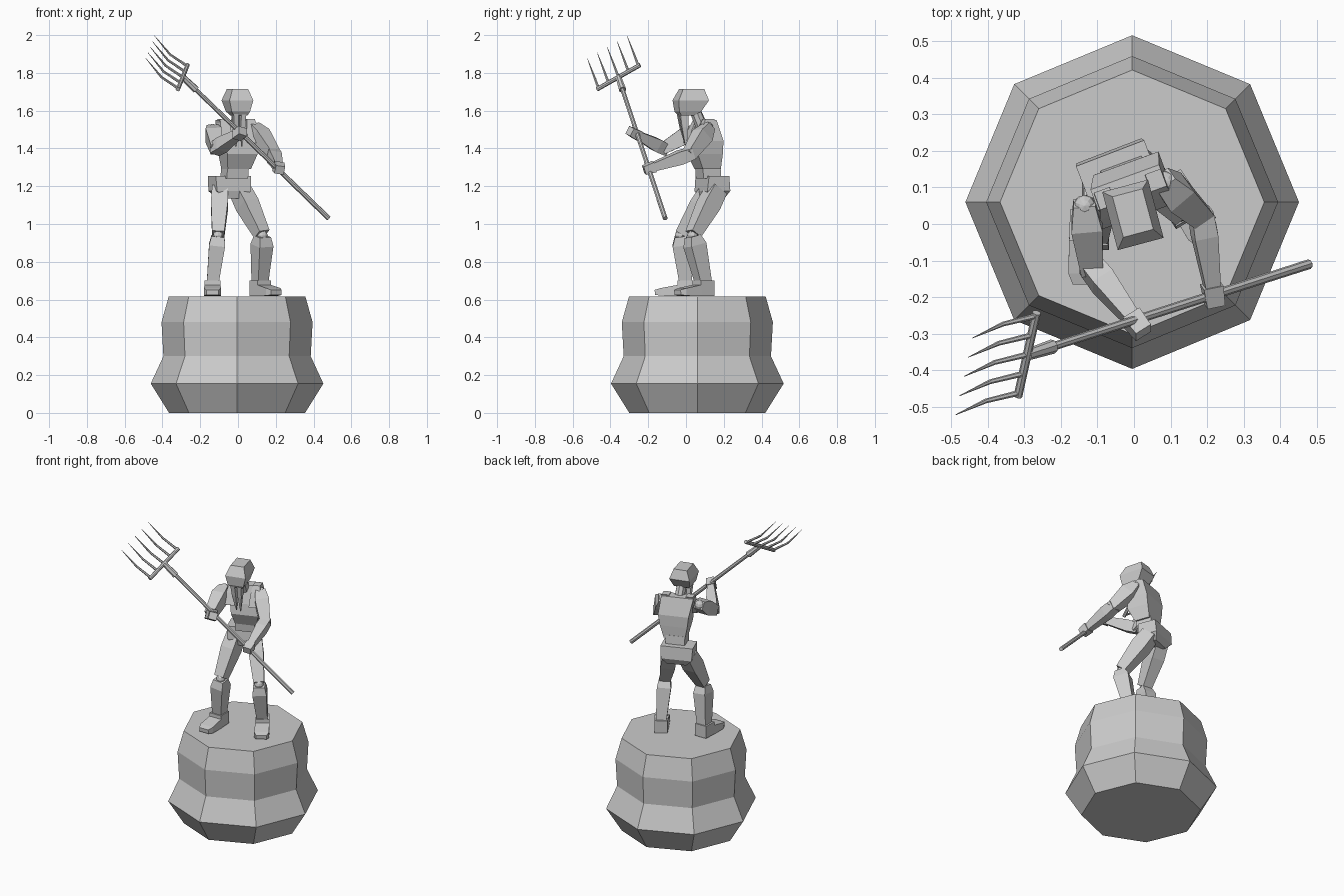
import bpy, bmesh
from math import radians, pi, cos, sin
from mathutils import Vector, Matrix

cube = bpy.data.objects.get("Cube")
if cube:
    bpy.data.objects.remove(cube)

stone = bpy.data.materials.new("grey_stone")
stone.use_nodes = True
stone.diffuse_color = (0.6, 0.6, 0.6, 1)
stone.node_tree.nodes["Principled BSDF"].inputs["Base Color"].default_value = (0.6, 0.6, 0.6, 1)


def finish(name, bm):
    bmesh.ops.recalc_face_normals(bm, faces=bm.faces)
    mesh = bpy.data.meshes.new(name)
    bm.to_mesh(mesh)
    bm.free()
    mesh.materials.append(stone)
    obj = bpy.data.objects.new(name, mesh)
    bpy.context.collection.objects.link(obj)
    return obj


def skin(name, loops):
    """Close a skin over a list of equally long point loops."""
    bm = bmesh.new()
    rings = [[bm.verts.new(p) for p in loop] for loop in loops]
    n = len(rings[0])
    for low, high in zip(rings, rings[1:]):
        for i in range(n):
            j = (i + 1) % n
            bm.faces.new((low[i], low[j], high[j], high[i]))
    bm.faces.new(rings[0][::-1])
    bm.faces.new(rings[-1])
    return finish(name, bm)


def block(name, yaw, rings):
    """Stack of turned rectangles: (x, y, z, width, depth)."""
    turn = Matrix.Rotation(radians(yaw), 3, 'Z')
    corners = ((-.5, -.5), (.5, -.5), (.5, .5), (-.5, .5))
    return skin(name, [[Vector((x, y, z)) + turn @ Vector((w * u, d * v, 0))
                        for u, v in corners] for x, y, z, w, d in rings])


def limb(name, a, b, sections, yaw=0):
    """Box limb from a to b; sections are (fraction, width, depth)."""
    a, b = Vector(a), Vector(b)
    axis = (b - a).normalized()
    side = Matrix.Rotation(radians(yaw), 3, 'Z') @ Vector((1, 0, 0))
    side = (side - axis * side.dot(axis)).normalized()
    front = axis.cross(side)
    corners = ((-.5, -.5), (.5, -.5), (.5, .5), (-.5, .5))
    return skin(name, [[a.lerp(b, t) + side * w * u + front * d * v
                        for u, v in corners] for t, w, d in sections])


def rod(name, points, radii, sides=8):
    """Round rod along a short path."""
    points = [Vector(p) for p in points]
    turn = (points[-1] - points[0]).to_track_quat('Z', 'Y')
    return skin(name, [[p + turn @ Vector((r * cos(2 * pi * i / sides), r * sin(2 * pi * i / sides), 0))
                        for i in range(sides)] for p, r in zip(points, radii)])


def ball(name, centre, radius):
    bm = bmesh.new()
    bmesh.ops.create_uvsphere(bm, u_segments=10, v_segments=6, radius=radius,
                              matrix=Matrix.Translation(centre))
    return finish(name, bm)


# Eight-sided pedestal
profile = ((.36, 0), (.457, .155), (.39, .3), (.4, .48), (.362, .615))
skin("pedestal", [[(r * cos(i * pi / 4) - .005, r * sin(i * pi / 4) + .06, z)
                   for i in range(8)] for r, z in profile])

# Torso
block("hips", 21, [(-.04, .135, 1.135, .12, .1), (-.045, .14, 1.175, .19, .13),
                   (-.045, .14, 1.255, .2, .115)])
block("waist", 20, [(-.02, .12, 1.24, .12, .1), (-.015, .115, 1.31, .12, .1)])
block("chest", 20, [(-.01, .115, 1.29, .13, .1), (0, .1, 1.37, .17, .14),
                    (0, .105, 1.44, .19, .13), (-.015, .1, 1.55, .2, .06)])
for side, x, y in (("right", -.075, .04), ("left", .065, .09)):
    block(side + "_chest_plate", 20, [(x + .01, y - .02, 1.43, .065, .05),
                                      (x, y + .01, 1.5, .06, .06),
                                      (x - .005, y + .03, 1.555, .045, .05)])
rod("neck", [(-.01, .09, 1.5), (0, .04, 1.62)], (.032, .03))

# Head with two hanging beard points
block("head", 15, [(.005, .0, 1.575, .075, .07), (.0, .01, 1.595, .1, .12),
                   (-.003, .025, 1.655, .13, .165), (-.003, .03, 1.715, .085, .115)])
for side, s in (("right", -1), ("left", 1)):
    limb(side + "_beard_point", (.005 + .02 * s, -.02 + .007 * s, 1.6),
         (.005 + .015 * s, .0, 1.41), [(0, .026, .045), (.45, .024, .035), (1, .004, .006)], 15)

# Arms and hands
arms = (("right", (-.135, .05, 1.5), (-.115, -.12, 1.4), (.0, -.265, 1.475), 0),
        ("left", (.085, .115, 1.51), (.185, .02, 1.37), (.215, -.18, 1.3), 35))
for side, shoulder, elbow, wrist, yaw in arms:
    ball(side + "_shoulder_joint", shoulder, .03)
    limb(side + "_upper_arm", shoulder, elbow,
         [(-.05, .06, .05), (.3, .085, .09), (1.05, .06, .06)], yaw)
    limb(side + "_forearm", elbow, wrist,
         [(-.08, .06, .06), (.25, .065, .07), (1, .04, .042)], yaw)
    tip = Vector(wrist) + (Vector(wrist) - Vector(elbow)).normalized() * .045
    limb(side + "_hand", wrist, tip, [(-.3, .055, .055), (1, .05, .045)], yaw)

# Legs and feet
legs = (("right", (-.095, .11, 1.17), (-.105, -.03, .94), (-.135, .0, .68), 0),
        ("left", (.015, .155, 1.17), (.13, .035, .94), (.115, .095, .68), 32))
for side, hip, knee, ankle, yaw in legs:
    limb(side + "_thigh", hip, knee, [(-.05, .085, .09), (.3, .09, .1), (.97, .065, .065)], yaw)
    ball(side + "_knee_joint", knee, .028)
    limb(side + "_shin", knee, ankle, [(.02, .07, .06), (.2, .085, .095), (1.05, .06, .065)], yaw)
    out = Matrix.Rotation(radians(yaw), 3, 'Z') @ Vector((0, -1, 0))
    heel = Vector((ankle[0], ankle[1], .66)) - out * .04
    limb(side + "_heel", heel, heel + out * .085, [(0, .08, .08), (1, .085, .08)], yaw)
    low = heel + out * .08 - Vector((0, 0, .012))
    limb(side + "_toe", low, low + out * .125 - Vector((0, 0, .01)),
         [(0, .085, .06), (.75, .09, .04), (1, .065, .026)], yaw)

# Long-handled fork
butt, top = Vector((.48, -.11, 1.03)), Vector((-.292, -.358, 1.778))
rod("fork_handle", [butt, top], (.0135, .0115))
rod("fork_socket", [butt.lerp(top, .91), top], (.02, .016))
bar_a, bar_b = Vector((-.267, -.243, 1.842)), Vector((-.318, -.472, 1.713))
rod("fork_crossbar", [bar_a, bar_b], (.012, .012))
for i in range(5):
    root = bar_a.lerp(bar_b, .04 + .23 * i)
    rod(f"fork_tine_{i + 1}", [root, root + Vector((-.09, -.022, .06)),
                               root + Vector((-.173, -.06, .16))], (.008, .0065, .001), 6)
